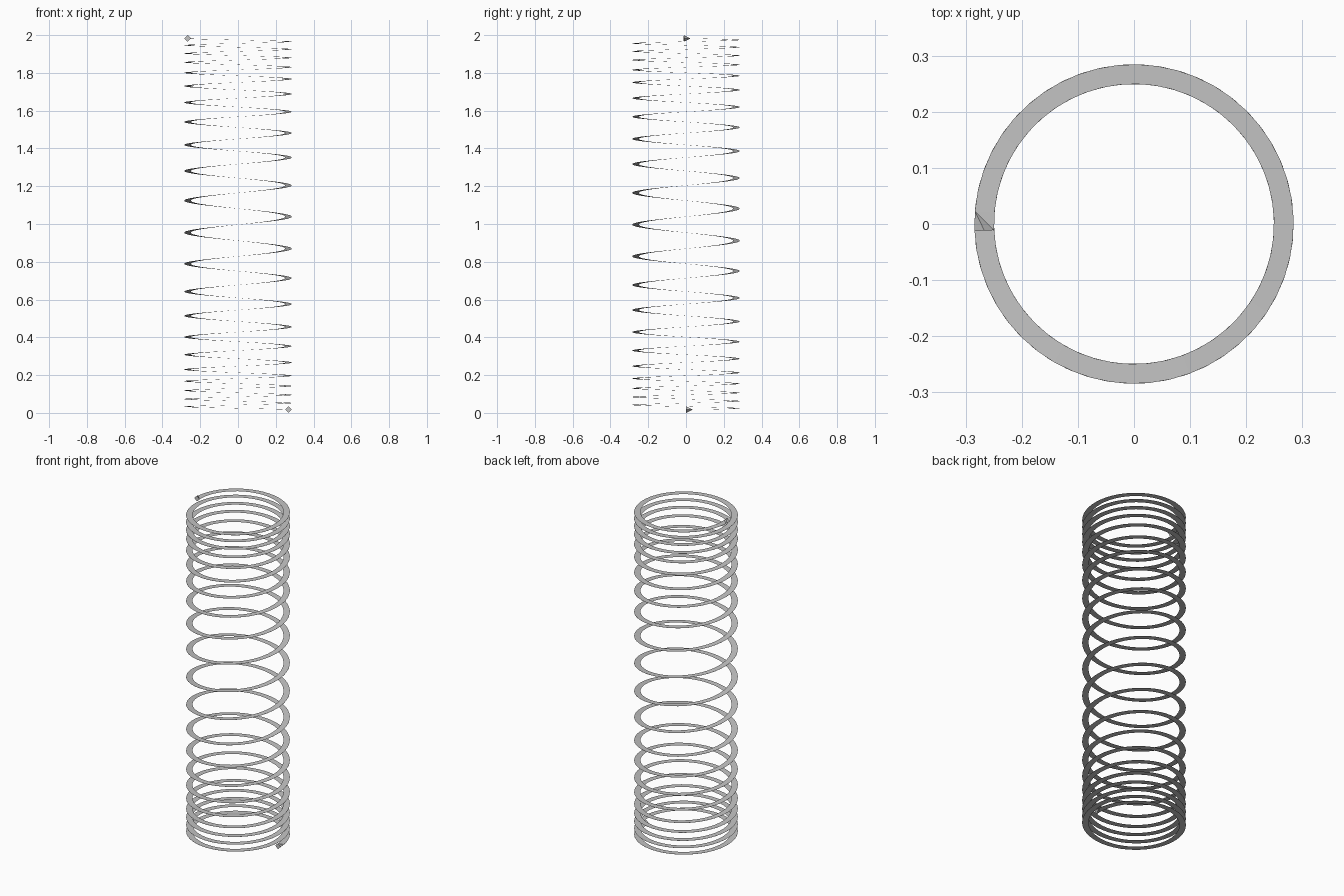
import bpy, bmesh, math

cube = bpy.data.objects.get("Cube")
if cube:
    bpy.data.objects.remove(cube, do_unlink=True)

TURNS, MIDDLE = 21.507, 10.77
STEPS = 1075
R_MID, HALF_WIDTH = 0.267, 0.0175
FLAT, END_HEIGHT = 0.0002, 0.0175
# height above the middle after each whole turn: wide pitch in the centre, tight at the ends
RISE = [0, .168, .32, .453, .57, .668, .751, .817, .869, .915, .957, .992, 1.027]


def knot(i):
    return math.copysign(RISE[min(abs(i), len(RISE) - 1)], i)


def height(t):
    """Smooth height at t turns from the middle of the spring."""
    i = math.floor(t)
    f = t - i
    a, b, c, d = (knot(i + k) for k in (-1, 0, 1, 2))
    z = b + 0.5 * f * (c - a + f * (2 * a - 5 * b + 4 * c - d + f * (3 * (b - c) + d - a)))
    return 1 + max(-1 + END_HEIGHT, min(1 - END_HEIGHT, z))


# steel material
steel = bpy.data.materials.new("grey_steel")
steel.use_nodes = True
colour = (0.55, 0.55, 0.55, 1)
steel.diffuse_color = colour
steel.node_tree.nodes["Principled BSDF"].inputs["Base Color"].default_value = colour

# flat coil: a paper-thin section swept along the helix, opening to a diamond at both tips
bm = bmesh.new()
rings = []
for s in range(STEPS + 1):
    turn = TURNS * s / STEPS
    angle = 2 * math.pi * turn
    z = height(turn - MIDDLE)
    h, ridge = (END_HEIGHT, 0) if s in (0, STEPS) else (FLAT, HALF_WIDTH)
    section = [(-HALF_WIDTH, 0), (ridge, -h), (HALF_WIDTH, 0), (ridge, h)]
    rings.append([bm.verts.new(((R_MID + r) * math.cos(angle),
                                (R_MID + r) * math.sin(angle), z + dz))
                  for r, dz in section])
for a, b in zip(rings, rings[1:]):
    for k in range(4):
        n = (k + 1) % 4
        bm.faces.new((a[k], a[n], b[n], b[k]))

# tips: folded towards the outer edge, then capped
tips = {f for v in rings[0] + rings[-1] for f in v.link_faces}
bmesh.ops.triangulate(bm, faces=list(tips), quad_method='LONG_EDGE')
bm.faces.new(rings[0])
bm.faces.new(rings[-1])
bmesh.ops.recalc_face_normals(bm, faces=bm.faces)

mesh = bpy.data.meshes.new("spring_coil")
bm.to_mesh(mesh)
bm.free()
mesh.materials.append(steel)
coil = bpy.data.objects.new("spring_coil", mesh)
bpy.context.collection.objects.link(coil)
